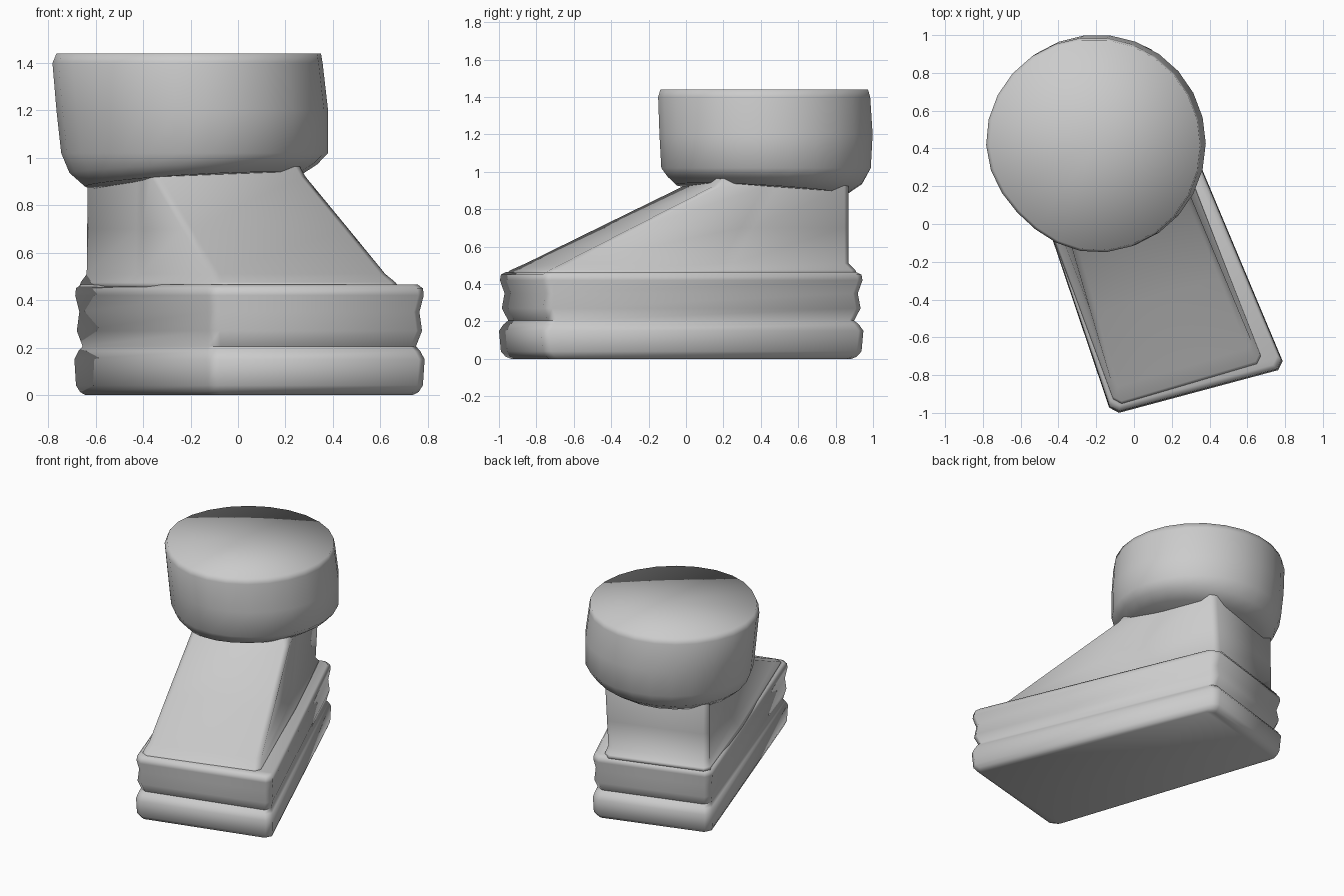
import bpy, bmesh, math
from mathutils import Vector

cube = bpy.data.objects.get("Cube")
if cube:
    bpy.data.objects.remove(cube, do_unlink=True)

grey = bpy.data.materials.new("plain grey")
grey.use_nodes = True
grey.diffuse_color = (0.6, 0.6, 0.6, 1)
grey.node_tree.nodes["Principled BSDF"].inputs["Base Color"].default_value = (0.6, 0.6, 0.6, 1)


def loft(name, rings, fan_top=False, angle=None):
    """Skin a stack of equal-length rings and close both ends."""
    bm = bmesh.new()
    loops = [[bm.verts.new(p) for p in ring] for ring in rings]
    n = len(loops[0])
    for low, high in zip(loops, loops[1:]):
        for i in range(n):
            j = (i + 1) % n
            bm.faces.new((low[i], low[j], high[j], high[i]))
    bm.faces.new(loops[0][::-1])
    top = bm.faces.new(loops[-1])
    if fan_top:
        bmesh.ops.poke(bm, faces=[top])
    bmesh.ops.recalc_face_normals(bm, faces=bm.faces[:])
    mesh = bpy.data.meshes.new(name)
    bm.to_mesh(mesh)
    bm.free()
    mesh.materials.append(grey)
    obj = bpy.data.objects.new(name, mesh)
    bpy.context.collection.objects.link(obj)
    bpy.ops.object.select_all(action='DESELECT')
    obj.select_set(True)
    bpy.context.view_layer.objects.active = obj
    if angle:
        bpy.ops.object.shade_smooth_by_angle(angle=math.radians(angle))
    else:
        bpy.ops.object.shade_smooth()


def cut_corners(points, size):
    """Replace every corner of a closed outline by a small chamfer."""
    out = []
    for i, p in enumerate(points):
        for q in (points[i - 1], points[(i + 1) % len(points)]):
            out.append(p + (q - p).normalized() * size)
    return out


# Plinth: tapered, turned slab with two grooves round its sides
corners = [Vector(c) for c in ((-0.12, -1.02, 0), (0.81, -0.77, 0),
                               (0.08, 0.97, 0), (-0.71, 0.73, 0))]
centre = sum(corners, Vector()) / 4
profile = [(0, 0.075), (0.012, 0.045), (0.04, 0.02), (0.15, 0.01), (0.185, 0.035), (0.205, 0.06),
           (0.27, 0.025), (0.35, 0.04), (0.42, 0.015), (0.45, 0.02), (0.465, 0.05)]
rings = []
for z, inset in profile:
    outline = [c + (centre - c).normalized() * inset for c in corners]
    rings.append([p + Vector((0, 0, z)) for p in cut_corners(outline, 0.04)])
loft("plinth", rings, angle=60)

# Neck: upright at the back, sloping at the front, hollowed along the sides
foot = [(-0.09, -0.93), (0.66, -0.71), (0.28, 0.2), (0.01, 0.88), (-0.65, 0.68), (-0.42, 0.02)]
head = [(-0.36, -0.03), (0.3, 0.15), (0.16, 0.45), (0.04, 0.88), (-0.65, 0.67), (-0.41, 0.23)]
rings = []
for z, t, flare in ((0.455, 0, 0.045), (0.475, 0.02, 0.035), (0.51, 0.07, 0),
                    (0.7, 0.5, 0), (0.92, 1, 0), (0.98, 1.05, -0.02)):
    outline = []
    for a, b in zip(foot, head):
        p = Vector((*a, z)).lerp(Vector((*b, z)), t)
        out = Vector((p.x - centre.x, p.y - centre.y, 0)).normalized()
        outline.append(p + out * flare)
    rings.append(cut_corners(outline, 0.035))
loft("neck", rings)

# Cup: rounded drum with a tilted underside, one flatter flank and a softly shaded flat top
sides = 26
rings = []
for z, x, y, r, tilt in ((0.905, -0.19, 0.40, 0.46, 0.055), (0.955, -0.19, 0.42, 0.525, 0.035),
                         (1.02, -0.185, 0.427, 0.565, 0), (1.2, -0.195, 0.427, 0.575, 0),
                         (1.4, -0.215, 0.417, 0.572, 0), (1.44, -0.21, 0.417, 0.56, 0)):
    ring = []
    for i in range(sides):
        a = math.tau * i / sides
        flat = 1 - 0.06 * max(0, math.cos(a - math.radians(225))) ** 6
        dx, dy = r * flat * math.cos(a), r * flat * math.sin(a)
        ring.append(Vector((x + dx, y + dy, z + tilt * (dx - dy))))
    rings.append(ring)
loft("cup", rings, fan_top=True)
